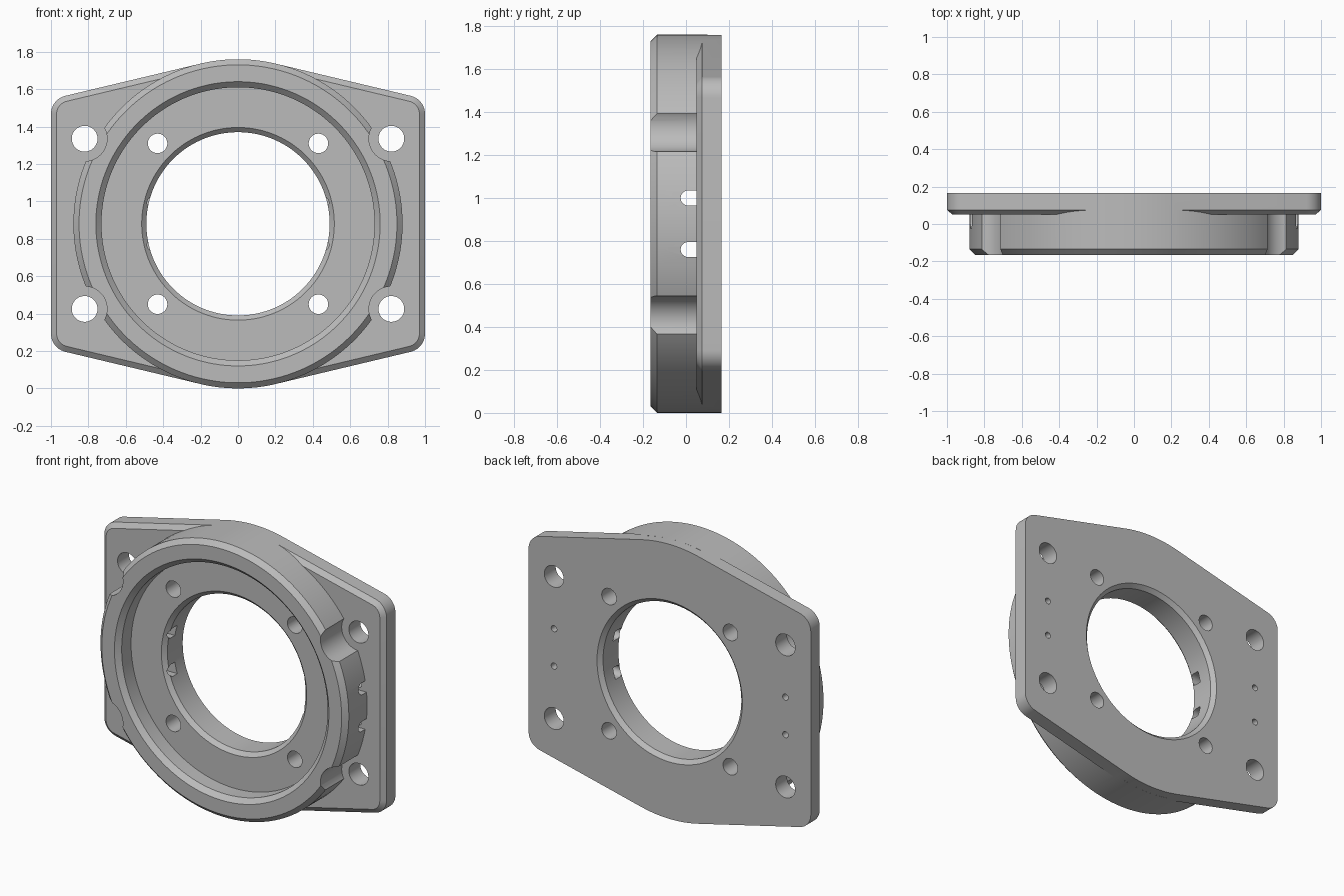
import bpy, bmesh, math

if "Cube" in bpy.data.objects:
    bpy.data.objects.remove(bpy.data.objects["Cube"])

CZ = 0.88                      # height of the bore axis
SEG = 128


def loft(name, loops):
    """Closed solid through matching point loops, capped at both ends."""
    bm = bmesh.new()
    rings = [[bm.verts.new(p) for p in loop] for loop in loops]
    n = len(rings[0])
    for a, b in zip(rings, rings[1:]):
        for i in range(n):
            j = (i + 1) % n
            bm.faces.new((a[i], a[j], b[j], b[i]))
    bm.faces.new(rings[0][::-1])
    bm.faces.new(rings[-1])
    bmesh.ops.recalc_face_normals(bm, faces=bm.faces)
    me = bpy.data.meshes.new(name)
    bm.to_mesh(me)
    bm.free()
    ob = bpy.data.objects.new(name, me)
    bpy.context.collection.objects.link(ob)
    return ob


def turned(name, profile, x=0.0, z=0.0, seg=SEG):
    """Solid of (radius, y) stations turned about an axis along y."""
    ang = [2 * math.pi * (i + 0.5) / seg for i in range(seg)]
    return loft(name, [[(x + r * math.cos(t), y, CZ + z + r * math.sin(t))
                        for t in ang] for r, y in profile])


def combine(target, other, operation):
    m = target.modifiers.new("bool", 'BOOLEAN')
    m.operation, m.solver, m.object = operation, 'EXACT', other
    bpy.context.view_layer.objects.active = target
    bpy.ops.object.modifier_apply(modifier=m.name)
    bpy.data.objects.remove(other, do_unlink=True)


def plate_outline(d, y):
    """Flange outline inset by d: rounded corners, slopes tangent to the hub."""
    slope, rad, hub_r = math.radians(13.4), 0.10, 0.8796
    cx = 1 - rad
    cz = (hub_r - rad - math.sin(slope) * cx) / math.cos(slope)
    end = math.pi / 2 - slope
    quad = [(cx + (rad - d) * math.cos(end * i / 10),
             cz + (rad - d) * math.sin(end * i / 10)) for i in range(11)]
    quad += [((hub_r - d) * math.cos(end + slope * i / 6),
              (hub_r - d) * math.sin(end + slope * i / 6)) for i in range(6)]
    top = quad + [(0, hub_r - d)] + [(-x, z) for x, z in reversed(quad)]
    full = top + [(-x, -z) for x, z in top]
    return [(x, y, CZ + z) for x, z in full]


corners = [(sx, sz) for sx in (-1, 1) for sz in (-1, 1)]

# round hub with chamfered front rim
body = turned("bearing_flange", [(0.85, -0.165), (0.88, -0.135), (0.88, 0.1)])

# clearance notches for the corner bolts
for sx, sz in corners:
    combine(body, turned("notch", [(0.12, -0.3), (0.12, 0.3)],
                         sx * 0.82, sz * 0.455, 48), 'DIFFERENCE')

# two round-nosed cross slots through the hub
for sz in (-0.12, 0.12):
    nose = [(0.01 - 0.035 * math.sin(math.pi * i / 12),
             0.035 * math.cos(math.pi * i / 12)) for i in range(13)]
    shape = nose + [(0.3, -0.035), (0.3, 0.035)]
    combine(body, loft("slot", [[(x, y, CZ + sz + z) for y, z in shape]
                                for x in (-1.1, 1.1)]), 'DIFFERENCE')

# flange plate with chamfered front edge
plate = loft("plate", [plate_outline(0.03, 0.05), plate_outline(0, 0.075),
                       plate_outline(0, 0.165)])
combine(body, plate, 'UNION')

# stepped bore: wide front recess, chamfered through hole
bore = turned("bore", [(0.795, -0.2), (0.73, -0.135), (0.73, -0.04),
                       (0.515, -0.04), (0.49, -0.015), (0.49, 0.14),
                       (0.545, 0.195)])
combine(body, bore, 'DIFFERENCE')

# bolt holes, recess holes and small rear holes meeting the slots
for sx, sz in corners:
    for x, z, r, y0 in ((0.82, 0.455, 0.069, -0.3),
                        (0.43, 0.43, 0.052, -0.3),
                        (0.82, 0.12, 0.02, 0.02)):
        combine(body, turned("hole", [(r, y0), (r, 0.3)],
                             sx * x, sz * z, 40), 'DIFFERENCE')

# single grey metal
mat = bpy.data.materials.new("grey_metal")
mat.diffuse_color = (0.5, 0.5, 0.5, 1)
mat.use_nodes = True
mat.node_tree.nodes["Principled BSDF"].inputs["Base Color"].default_value = mat.diffuse_color
body.data.materials.clear()
body.data.materials.append(mat)

bpy.context.view_layer.objects.active = body
body.select_set(True)
bpy.ops.object.shade_smooth_by_angle(angle=math.radians(25))
